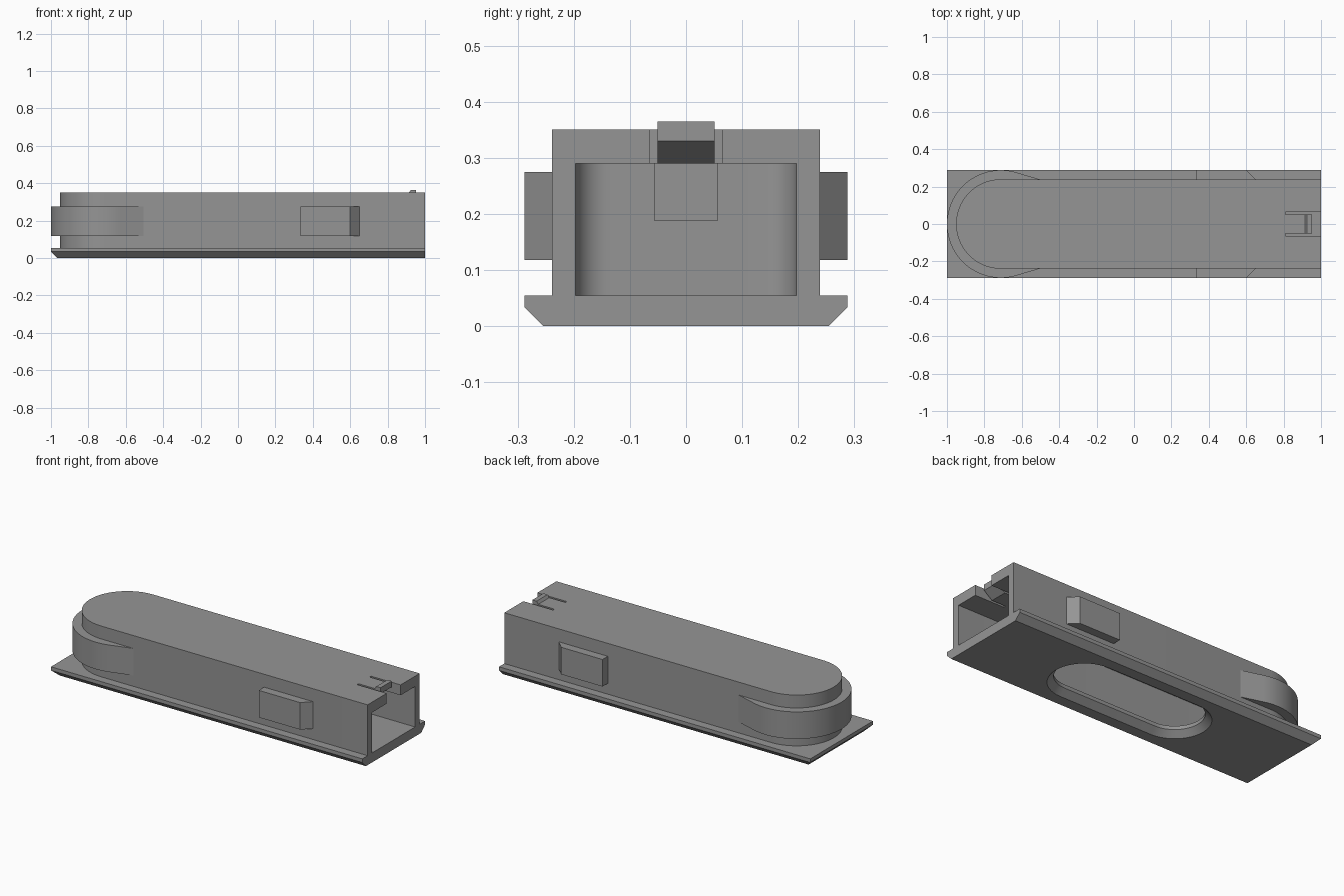
import bpy, bmesh, math
from mathutils import Matrix

if "Cube" in bpy.data.objects:
    bpy.data.objects.remove(bpy.data.objects["Cube"])

grey = bpy.data.materials.new("mid_grey")
grey.diffuse_color = (0.30, 0.30, 0.30, 1)
grey.use_nodes = True
grey.node_tree.nodes["Principled BSDF"].inputs["Base Color"].default_value = grey.diffuse_color


def loft(name, layers, matrix=None):
    """Closed solid through stacked outlines: layers = [(outline, height), ...]"""
    bm = bmesh.new()
    rings = [[bm.verts.new((x, y, z)) for x, y in pts] for pts, z in layers]
    n = len(rings[0])
    for a, b in zip(rings, rings[1:]):
        for i in range(n):
            j = (i + 1) % n
            bm.faces.new((a[i], a[j], b[j], b[i]))
    bm.faces.new(rings[0][::-1])
    bm.faces.new(rings[-1])
    if matrix:
        bm.transform(matrix)
    bmesh.ops.recalc_face_normals(bm, faces=bm.faces)
    me = bpy.data.meshes.new(name)
    bm.to_mesh(me)
    bm.free()
    me.materials.append(grey)
    ob = bpy.data.objects.new(name, me)
    bpy.context.collection.objects.link(ob)
    return ob


def activate(ob):
    bpy.ops.object.select_all(action='DESELECT')
    ob.select_set(True)
    bpy.context.view_layer.objects.active = ob


def cut(ob, cutter):
    activate(ob)
    m = ob.modifiers.new("cut", 'BOOLEAN')
    m.operation, m.solver, m.object = 'DIFFERENCE', 'EXACT', cutter
    bpy.ops.object.modifier_apply(modifier=m.name)
    bpy.data.objects.remove(cutter)


def smooth(ob):
    activate(ob)
    bpy.ops.object.shade_smooth_by_angle(angle=math.radians(25))


def arc(cx, cy, r, a0, a1, n):
    return [(cx + r * math.cos(math.radians(a0 + (a1 - a0) * i / n)),
             cy + r * math.sin(math.radians(a0 + (a1 - a0) * i / n))) for i in range(n + 1)]


def rect(x0, x1, y0, y1):
    return [(x0, y0), (x1, y0), (x1, y1), (x0, y1)]


def stadium(cx, half, r):
    return arc(cx + half, 0, r, -90, 90, 24) + arc(cx - half, 0, r, 90, 270, 24)


W, B, CX = 0.288, 0.239, -0.712      # plate half width, body half width, nose centre
Z0, Z1, ZC = 0.055, 0.35, 0.29       # plate top, body top, cavity ceiling

# Base plate with chamfered underside and a through slot with a bevelled rim
full = rect(-1, 1, -W, W)
plate = loft("base_plate", [(rect(-0.966, 1, -0.254, 0.254), 0), (full, 0.034), (full, Z0)])
cut(plate, loft("slot_cutter", [(stadium(0.03, 0.3, 0.20), -0.01), (stadium(0.03, 0.3, 0.156), 0.034),
                                (stadium(0.03, 0.3, 0.156), 0.1)]))
smooth(plate)

# Hollow body with a rounded nose
outline = [(1, -B), (1, B)] + arc(CX, 0, B, 90, 270, 48)
body = loft("body_shell", [(outline, Z0), (outline, Z1)])
cavity = [(1.1, -0.197), (1.1, 0.197)] + arc(-0.70, 0.14, 0.057, 90, 180, 12) \
    + arc(-0.70, -0.14, 0.057, 180, 270, 12)
cut(body, loft("cavity_cutter", [(cavity, 0.0), (cavity, ZC)]))
notch = rect(0.81, 1.1, -0.064, 0.064)
cut(body, loft("notch_cutter", [(notch, 0.25), (notch, 0.45)]))
smooth(body)

# Raised band wrapped around the nose, tapering into the side walls
end_x = -0.505
t = math.degrees(math.atan2(B, end_x - CX) - math.acos(W / math.hypot(B, end_x - CX)))
t = math.degrees(math.atan2(B, end_x - CX) + math.acos(W / math.hypot(B, end_x - CX)))
band = [(end_x, B)] + arc(CX, 0, W, t, 360 - t, 56) + [(end_x, -B), (end_x, -B + 0.01)] \
    + arc(CX, 0, B - 0.01, 270, 90, 40) + [(end_x, B - 0.01)]
smooth(loft("nose_band", [(band, 0.118), (band, 0.275)]))

# Side lugs with a sloped leading end
for side, s in (("left", 1), ("right", -1)):
    lug = [(0.335, s * 0.23), (0.66, s * 0.23), (0.65, s * B), (0.60, s * W), (0.335, s * W)]
    loft("side_lug_" + side, [(lug, 0.118), (lug, 0.275)])

# Snap latch: flexible tongue with an upturned hook
to_xz = Matrix(((1, 0, 0, 0), (0, 0, 1, 0), (0, 1, 0, 0), (0, 0, 0, 1)))
hook = [(0.80, ZC), (0.90, ZC), (0.952, 0.33), (0.952, 0.365), (0.925, 0.365), (0.914, Z1), (0.80, Z1)]
loft("latch_tongue", [(hook, -0.051), (hook, 0.051)], to_xz)

# Stop block on the inner end wall
stop = rect(-0.76, -0.73, -0.057, 0.057)
loft("inner_stop", [(stop, 0.188), (stop, 0.292)])
